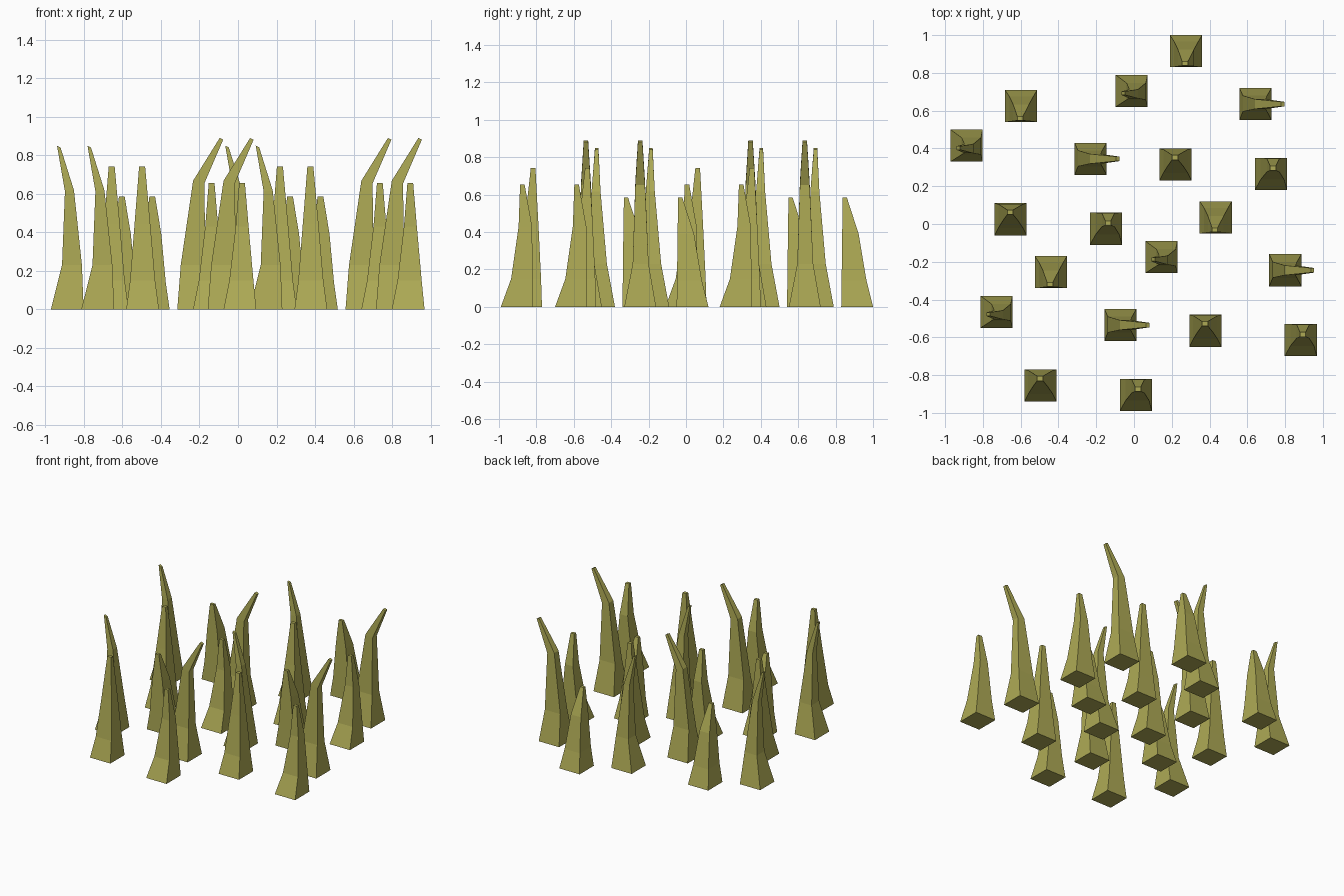
import bpy, bmesh

if "Cube" in bpy.data.objects:
    bpy.data.objects.remove(bpy.data.objects["Cube"])

mat = bpy.data.materials.new("grass_olive")
mat.diffuse_color = (0.42, 0.40, 0.09, 1)
mat.use_nodes = True
mat.node_tree.nodes["Principled BSDF"].inputs["Base Color"].default_value = mat.diffuse_color

# Each blade: four-sided loft, rings of (z, x min, x max, y min, y max, z slope along x)
BASE = (0, -.085, .085, -.085, .085, 0)
BLADES = {
    "short_blade": [BASE, (.14, -.062, .065, -.083, .05, 0), (.39, -.042, .042, -.08, .008, 0),
                    (.585, -.02, .01, -.077, -.055, 0)],
    "left_blade": [BASE, (.23, -.027, .076, -.048, .042, 0), (.615, -.012, .035, -.04, .008, .1),
                   (.845, -.053, -.035, -.022, -.003, -.5)],
    "tall_blade": [BASE, (.23, -.067, .062, -.04, .045, 0), (.66, -.003, .055, -.026, .026, -.25),
                   (.885, .135, .153, -.012, .012, -.5)],
    "straight_blade": [BASE, (.15, -.065, .065, -.045, .08, 0), (.44, -.042, .04, -.008, .066, 0),
                       (.742, -.018, .013, .025, .05, 0)],
    "front_blade": [BASE, (.15, -.055, .07, -.03, .085, 0), (.43, -.022, .045, .01, .082, 0),
                    (.655, -.004, .026, .018, .042, 0)],
}
# First position of each kind, repeated by the clump offsets
PLACES = {
    "short_blade": (.275, .915), "left_blade": (-.013, .705), "tall_blade": (.643, .635),
    "straight_blade": (.22, .315), "front_blade": (.725, .265),
}
CLUMPS = [(0, 0), (-.873, -.29), (.158, -.88), (-.715, -1.17)]


def blade_mesh(name, rings):
    bm = bmesh.new()
    loops = []
    for z, x0, x1, y0, y1, s in rings:
        mid = (x0 + x1) / 2
        loops.append([bm.verts.new((x, y, z + s * (x - mid)))
                      for x, y in ((x0, y0), (x1, y0), (x1, y1), (x0, y1))])
    bm.faces.new(loops[0][::-1])
    bm.faces.new(loops[-1])
    for a, b in zip(loops, loops[1:]):
        for i in range(4):
            j = (i + 1) % 4
            bm.faces.new((a[i], a[j], b[j], b[i]))
    bmesh.ops.recalc_face_normals(bm, faces=bm.faces)
    me = bpy.data.meshes.new(name)
    bm.to_mesh(me)
    bm.free()
    me.materials.append(mat)
    return me


for name, rings in BLADES.items():
    me = blade_mesh(name, rings)
    px, py = PLACES[name]
    for dx, dy in CLUMPS:
        ob = bpy.data.objects.new(name, me)
        ob.location = (px + dx, py + dy, 0)
        bpy.context.collection.objects.link(ob)
